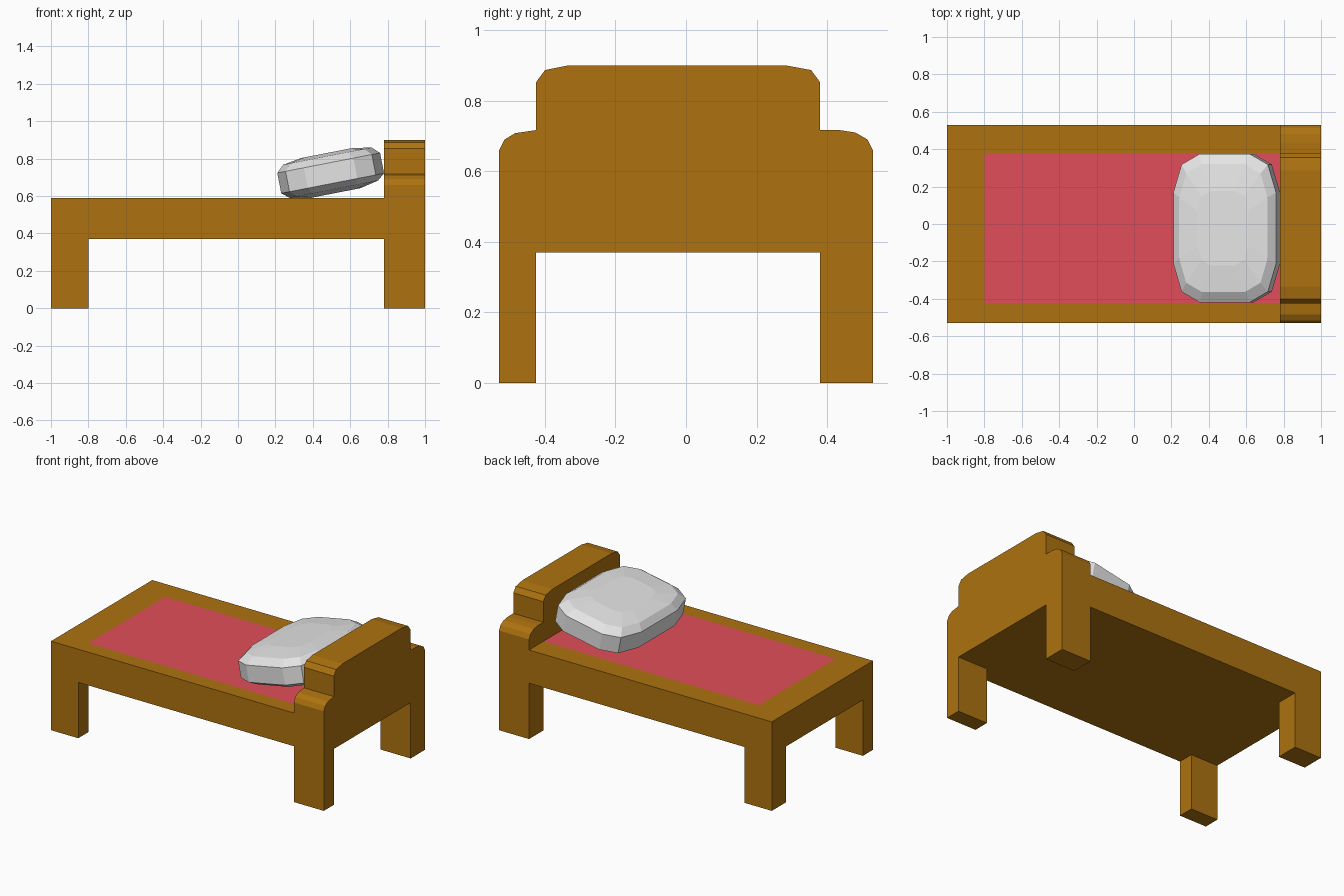
import bpy, bmesh, math
from mathutils import Matrix

cube = bpy.data.objects.get("Cube")
if cube:
    bpy.data.objects.remove(cube, do_unlink=True)


def material(name, rgb):
    m = bpy.data.materials.new(name)
    m.use_nodes = True
    m.diffuse_color = (*rgb, 1)
    m.node_tree.nodes["Principled BSDF"].inputs["Base Color"].default_value = (*rgb, 1)
    return m


WOOD = material("brown wood", (0.42, 0.17, 0.005))
RED = material("red blanket", (0.75, 0.076, 0.1))
WHITE = material("white pillow", (0.78, 0.78, 0.78))


def finish(bm, name, *mats):
    bmesh.ops.recalc_face_normals(bm, faces=bm.faces)
    mesh = bpy.data.meshes.new(name)
    bm.to_mesh(mesh)
    bm.free()
    for m in mats:
        mesh.materials.append(m)
    ob = bpy.data.objects.new(name, mesh)
    bpy.context.collection.objects.link(ob)
    return ob


def prism(bm, points, depth):
    """Extrude a closed outline of 3D points along a vector."""
    face = bm.faces.new([bm.verts.new(p) for p in points])
    out = bmesh.ops.extrude_face_region(bm, geom=[face], use_keep_orig=True)
    bmesh.ops.translate(bm, vec=depth, verts=[v for v in out["geom"] if isinstance(v, bmesh.types.BMVert)])


HEAD_X, FOOT_X = 0.78, -0.8
UNDER, TOP = 0.37, 0.59
Y = (-0.53, -0.425, 0.38, 0.53)

# Bed frame: a slab with a flush blanket panel and two foot legs pulled down
bm = bmesh.new()
xs = (-1, FOOT_X, HEAD_X)
grid = [[bm.verts.new((x, y, UNDER)) for y in Y] for x in xs]
cells = {}
for i in range(2):
    for j in range(3):
        cells[i, j] = bm.faces.new((grid[i][j], grid[i][j + 1], grid[i + 1][j + 1], grid[i + 1][j]))


def pull(faces, dz, keep):
    out = bmesh.ops.extrude_face_region(bm, geom=faces, use_keep_orig=keep)
    bmesh.ops.translate(bm, vec=(0, 0, dz), verts=[v for v in out["geom"] if isinstance(v, bmesh.types.BMVert)])


legs = [cells[0, 0], cells[0, 2]]
pull(list(cells.values()), TOP - UNDER, True)
for leg in legs:
    pull([leg], -UNDER, False)
    if leg.is_valid:
        bm.faces.remove(leg)
for f in bm.faces:
    c = f.calc_center_median()
    if abs(c.z - TOP) < 0.001 and c.x > FOOT_X and Y[1] < c.y < Y[2]:
        f.material_index = 1
finish(bm, "bed_frame", WOOD, RED)

# Headboard: stepped, rounded outline including the two head legs
outline = [(-0.53, 0), (-0.53, 0.66), (-0.515, 0.69), (-0.485, 0.708), (-0.425, 0.717),
           (-0.425, 0.853), (-0.4, 0.887), (-0.335, 0.9), (0.285, 0.9), (0.355, 0.887),
           (0.38, 0.853), (0.38, 0.717), (0.435, 0.717), (0.48, 0.71), (0.515, 0.69),
           (0.53, 0.66), (0.53, 0), (0.38, 0), (0.38, UNDER), (-0.425, UNDER), (-0.425, 0)]
bm = bmesh.new()
prism(bm, [(HEAD_X, y, z) for y, z in outline], (1 - HEAD_X, 0, 0))
finish(bm, "headboard", WOOD)

# Pillow: stacked rings of one rounded outline, tilted against the headboard
quarter = [(0.28, 0.19), (0.235, 0.34), (0.135, 0.3975)]
ring = quarter + [(-x, y) for x, y in reversed(quarter)]
ring += [(-x, -y) for x, y in ring]
levels = [(-0.112, 0.5), (-0.09, 0.86), (-0.058, 1), (0.053, 1), (0.09, 0.86), (0.107, 0.5)]
bm = bmesh.new()
loops = [[bm.verts.new((x * s, y * s, z)) for x, y in ring] for z, s in levels]
for low, high in zip(loops, loops[1:]):
    for k in range(len(ring)):
        n = (k + 1) % len(ring)
        bm.faces.new((low[k], low[n], high[n], high[k]))
bm.faces.new(loops[0])
bm.faces.new(loops[-1])
bm.transform(Matrix.Translation((0.495, -0.022, 0.725)) @ Matrix.Rotation(math.radians(-11), 4, 'Y'))
finish(bm, "pillow", WHITE)
